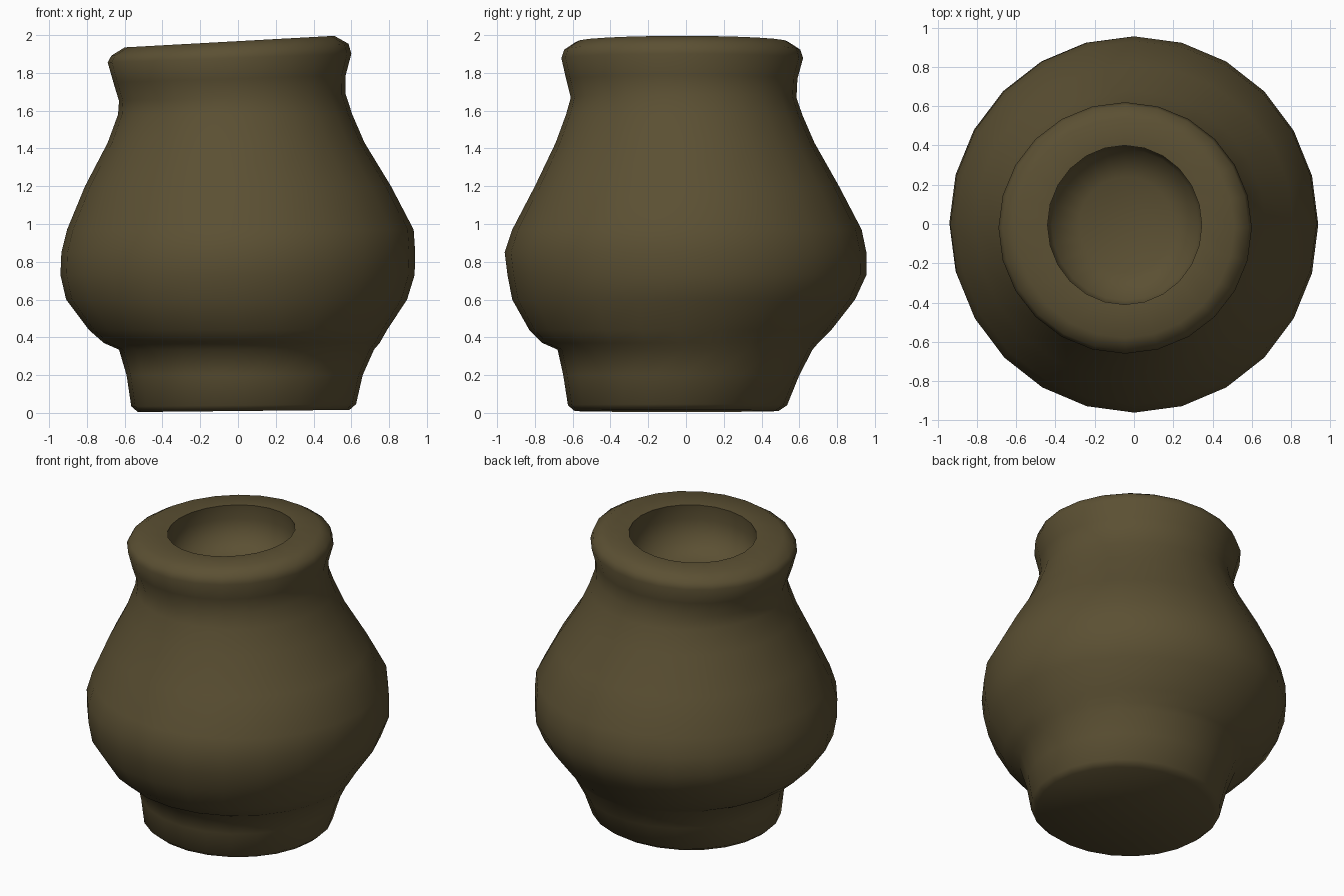
import bpy, bmesh, math

# One clay colour
clay = bpy.data.materials.new("dark olive clay")
clay.diffuse_color = (0.105, 0.080, 0.033, 1)

SEGS = 24
# Rings: x min, x max, y min, y max, height, tilt along x
rings = [
    # foot
    (-0.53, 0.59, -0.59, 0.49, 0.01, 0.01),
    (-0.565, 0.625, -0.625, 0.535, 0.04, 0.01),
    (-0.59, 0.66, -0.65, 0.60, 0.20, 0.0),
    (-0.63, 0.72, -0.68, 0.67, 0.335, 0.0),
    # step and belly
    (-0.71, 0.75, -0.76, 0.70, 0.37, 0.0),
    (-0.79, 0.79, -0.83, 0.77, 0.44, 0.0),
    (-0.91, 0.895, -0.92, 0.895, 0.60, 0.0),
    (-0.94, 0.935, -0.945, 0.955, 0.73, 0.0),
    (-0.935, 0.938, -0.96, 0.955, 0.85, 0.0),
    (-0.905, 0.93, -0.92, 0.93, 0.97, 0.0),
    (-0.81, 0.81, -0.80, 0.81, 1.20, 0.0),
    (-0.69, 0.67, -0.69, 0.68, 1.43, 0.0),
    # neck and rolled lip
    (-0.635, 0.605, -0.635, 0.615, 1.58, 0.0),
    (-0.63, 0.57, -0.61, 0.585, 1.67, 0.03),
    (-0.66, 0.57, -0.635, 0.59, 1.77, 0.03),
    (-0.69, 0.60, -0.66, 0.62, 1.88, 0.035),
    (-0.67, 0.585, -0.645, 0.605, 1.925, 0.05),
    (-0.60, 0.51, -0.58, 0.54, 1.968, 0.055),
    (-0.44, 0.345, -0.41, 0.40, 1.96, 0.05),
    # hollow
    (-0.45, 0.36, -0.42, 0.41, 1.86, 0.04),
    (-0.42, 0.33, -0.39, 0.38, 1.72, 0.02),
    (-0.28, 0.20, -0.25, 0.24, 1.65, 0.0),
]

bm = bmesh.new()
loops = []
for x0, x1, y0, y1, z, tilt in rings:
    cx, cy, rx, ry = (x0 + x1) / 2, (y0 + y1) / 2, (x1 - x0) / 2, (y1 - y0) / 2
    loop = []
    for i in range(SEGS):
        a = 2 * math.pi * i / SEGS
        x, y = cx + rx * math.cos(a), cy + ry * math.sin(a)
        loop.append(bm.verts.new((x, y, max(0, z + tilt * x))))
    loops.append(loop)
for lo, hi in zip(loops, loops[1:]):
    for i in range(SEGS):
        j = (i + 1) % SEGS
        bm.faces.new((lo[i], lo[j], hi[j], hi[i]))
# base and inner floor
bm.faces.new(list(reversed(loops[0])))
bm.faces.new(loops[-1])

mesh = bpy.data.meshes.new("clay_pot")
bm.to_mesh(mesh)
bm.free()
mesh.materials.append(clay)
pot = bpy.data.objects.new("clay_pot", mesh)
bpy.context.collection.objects.link(pot)
bpy.context.view_layer.objects.active = pot
pot.select_set(True)
bpy.ops.object.shade_smooth_by_angle(angle=math.radians(60))
